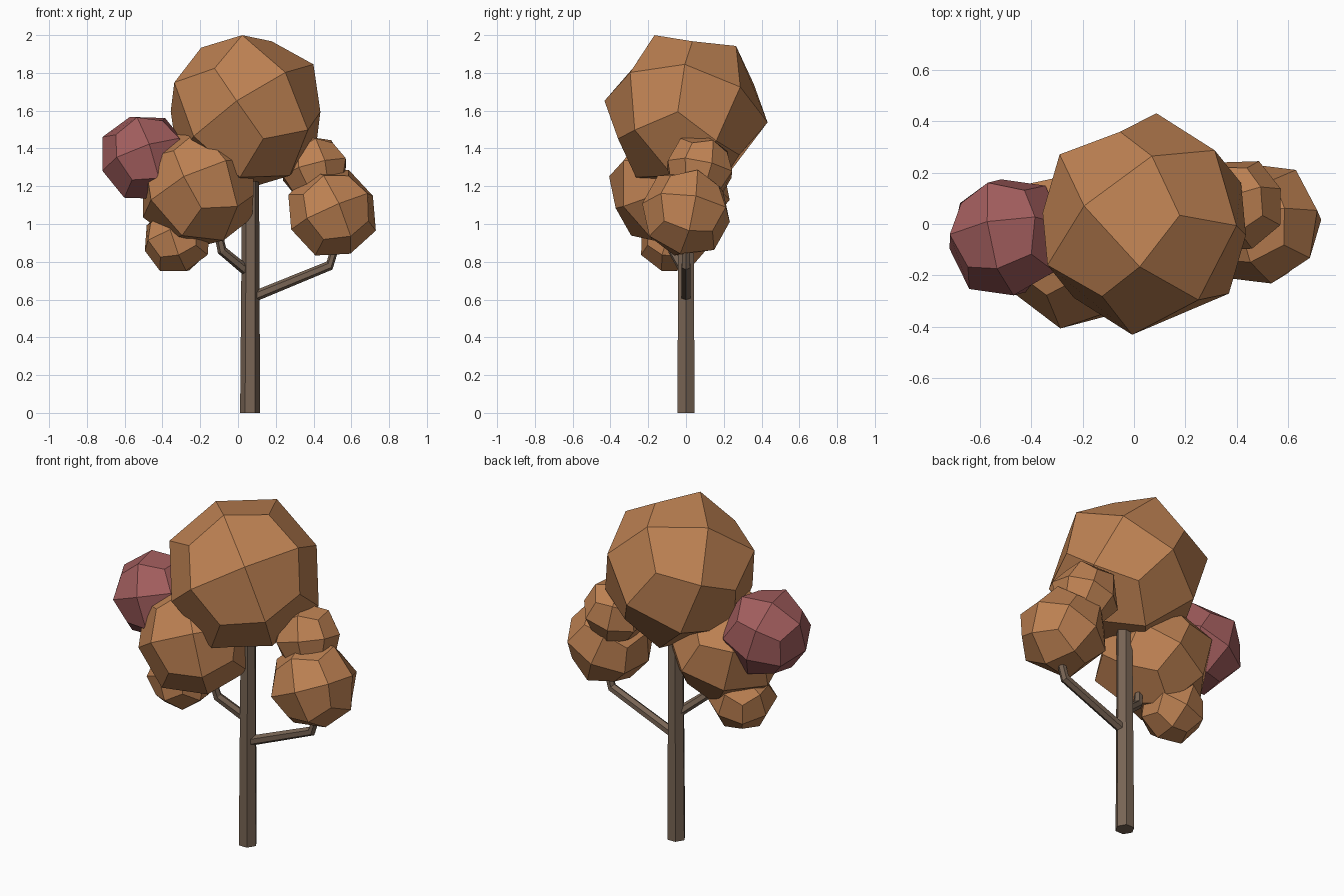
import bpy, bmesh
from math import cos, sin, tau
from mathutils import Vector, Matrix

if "Cube" in bpy.data.objects:
    bpy.data.objects.remove(bpy.data.objects["Cube"])


def material(name, rgb):
    m = bpy.data.materials.new(name)
    m.diffuse_color = (*rgb, 1)
    m.use_nodes = True
    m.node_tree.nodes["Principled BSDF"].inputs["Base Color"].default_value = m.diffuse_color
    return m


BARK = material("bark", (0.19, 0.13, 0.09))
LEAF = material("leaf_orange", (0.51, 0.22, 0.085))
ROSE = material("leaf_rose", (0.36, 0.11, 0.11))


def finish(bm, name, mat):
    bmesh.ops.recalc_face_normals(bm, faces=bm.faces)
    me = bpy.data.meshes.new(name)
    bm.to_mesh(me)
    bm.free()
    me.materials.append(mat)
    ob = bpy.data.objects.new(name, me)
    bpy.context.collection.objects.link(ob)


# Leaf clump: cube with each face split in four, pushed out to a ball and
# turned so its first axis points along a and its second near b
def clump(name, centre, r, a, b, mat=LEAF):
    bm = bmesh.new()
    bmesh.ops.create_cube(bm, size=2)
    bmesh.ops.subdivide_edges(bm, edges=bm.edges[:], cuts=1, use_grid_fill=True)
    a = Vector(a).normalized()
    b = Vector(b)
    b = (b - a * b.dot(a)).normalized()
    rot = Matrix((a, b, a.cross(b))).transposed()
    reach = {1: 0.955, 2: 1.0, 3: 0.91}
    for v in bm.verts:
        kind = sum(abs(c) > 0.5 for c in v.co)
        v.co = Vector(centre) + rot @ (v.co.normalized() * r * reach[kind])
    finish(bm, name, mat)


# Six-sided tapering limb through a list of (point, radius)
def limb(name, path):
    bm = bmesh.new()
    pts = [Vector(p) for p, _ in path]
    rings = []
    for i, (_, r) in enumerate(path):
        d = (pts[min(i + 1, len(pts) - 1)] - pts[max(i - 1, 0)]).normalized()
        u = d.cross(Vector((0, 1, 0))).normalized()
        w = d.cross(u)
        rings.append([bm.verts.new(pts[i] + r * (u * cos(k * tau / 6) + w * sin(k * tau / 6)))
                      for k in range(6)])
    for lo, hi in zip(rings, rings[1:]):
        for k in range(6):
            bm.faces.new((lo[k], lo[k - 1], hi[k - 1], hi[k]))
    bm.faces.new(rings[0])
    bm.faces.new(rings[-1])
    finish(bm, name, BARK)


# Trunk and branches
limb("trunk", [((0.064, 0, 0), 0.053), ((0.067, 0, 1.35), 0.044)])
limb("right_branch", [((0.07, 0, 0.61), 0.028), ((0.485, 0, 0.78), 0.026),
                      ((0.53, 0, 0.93), 0.022)])
limb("left_branch", [((0.06, 0, 0.74), 0.028), ((-0.085, -0.07, 0.86), 0.026),
                     ((-0.11, -0.09, 0.98), 0.022)])

# Foliage
clump("crown", (0.04, 0, 1.595), 0.438, (0.504, -0.707, 0.496), (0.661, 0.685, 0.315))
clump("front_left_clump", (-0.21, -0.088, 1.19), 0.334, (0.45, -0.75, 0.45), (0.8, 0.6, 0.2))
clump("low_left_clump", (-0.322, -0.065, 0.915), 0.19, (-0.2, -0.9, 0.3), (0.9, -0.1, 0.3))
clump("right_clump", (0.498, 0, 1.06), 0.251, (0.15, -0.95, 0.2), (0.9, 0.15, 0.38))
clump("upper_right_clump", (0.404, 0.072, 1.29), 0.192, (0.3, -0.9, 0.25), (0.95, 0.3, 0.2))
clump("rose_clump", (-0.494, -0.052, 1.35), 0.25, (0.1, -0.93, 0.3), (0.95, 0.15, 0.3), ROSE)
